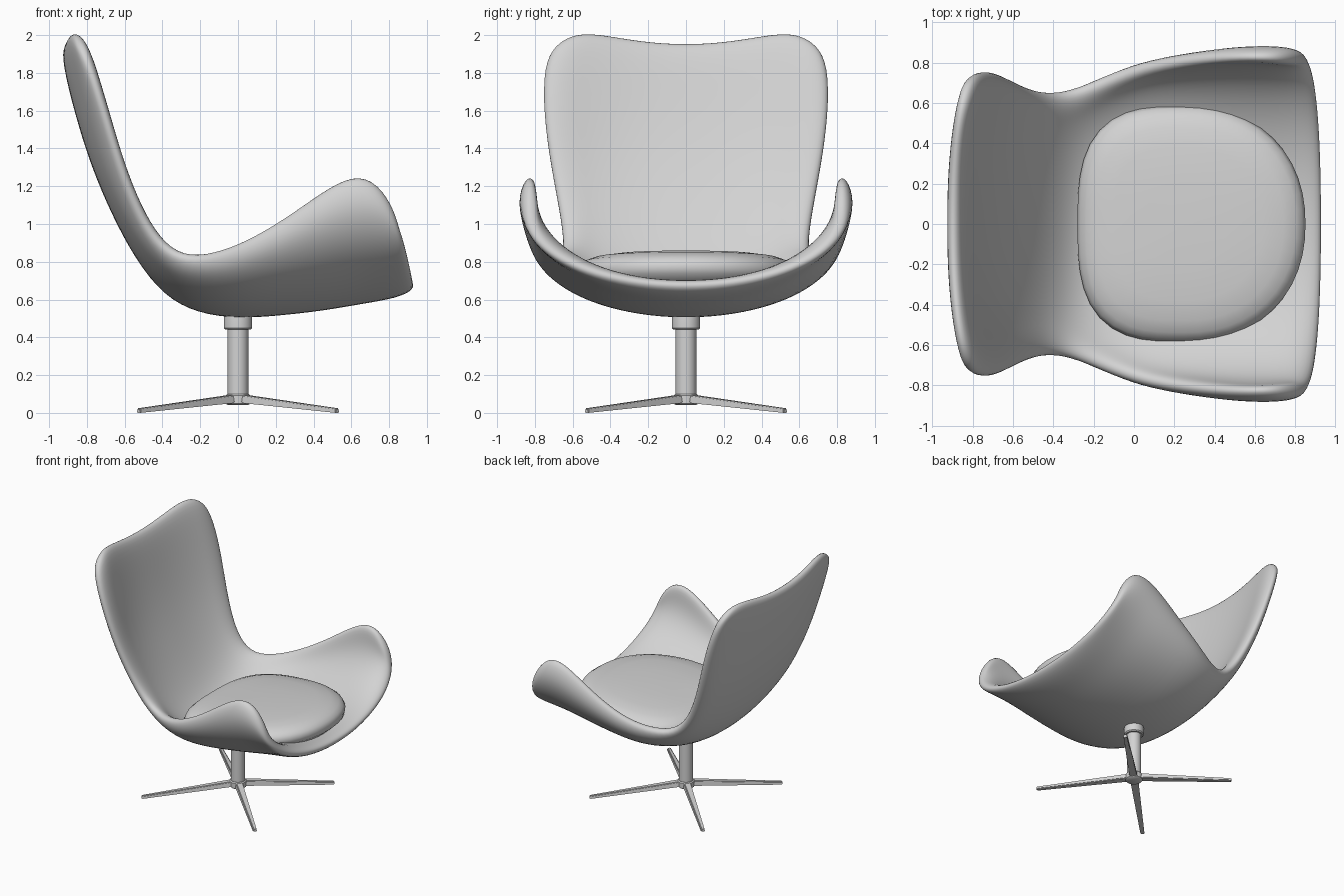
import bpy, bmesh, math
from mathutils import Matrix

if "Cube" in bpy.data.objects:
    bpy.data.objects.remove(bpy.data.objects["Cube"])

grey = bpy.data.materials.new("light grey")
grey.diffuse_color = (0.65, 0.65, 0.65, 1)
grey.use_nodes = True
grey.node_tree.nodes["Principled BSDF"].inputs["Base Color"].default_value = grey.diffuse_color


def make_object(name, bm, angle=None):
    bmesh.ops.recalc_face_normals(bm, faces=bm.faces)
    me = bpy.data.meshes.new(name)
    bm.to_mesh(me)
    bm.free()
    me.materials.append(grey)
    ob = bpy.data.objects.new(name, me)
    bpy.context.collection.objects.link(ob)
    bpy.context.view_layer.objects.active = ob
    ob.select_set(True)
    if angle:
        bpy.ops.object.shade_smooth_by_angle(angle=math.radians(angle))
    else:
        bpy.ops.object.shade_smooth()
    ob.select_set(False)
    return ob


def loft(rings, closed=True, caps=True):
    """Skin a list of point rows into a mesh."""
    bm = bmesh.new()
    rows = [[bm.verts.new(p) for p in ring] for ring in rings]
    n = len(rows[0])
    for a, b in zip(rows, rows[1:]):
        for i in range(n if closed else n - 1):
            j = (i + 1) % n
            bm.faces.new((a[i], a[j], b[j], b[i]))
    if caps:
        bm.faces.new(rows[0])
        bm.faces.new(rows[-1])
    return bm


def lathe(name, profile, n=32):
    rings = [[(r * math.cos(2 * math.pi * i / n), r * math.sin(2 * math.pi * i / n), z)
              for i in range(n)] for r, z in profile]
    return make_object(name, loft(rings), 40)


# Shell: stations from the top of the back to the front of the seat
# centre x, centre z, edge x, edge y, edge z, sweep angle of the cross-section
stations = [
    (-.90, 1.955, -.835, .695, 1.945, .6),
    (-.882, 1.86, -.785, .757, 1.84, .6),
    (-.818, 1.60, -.70, .758, 1.58, .6),
    (-.735, 1.33, -.62, .718, 1.31, .65),
    (-.625, 1.07, -.53, .672, 1.08, .7),
    (-.50, .835, -.43, .645, .91, .9),
    (-.36, .655, -.30, .653, .82, 1.15),
    (-.20, .572, -.13, .72, .84, 1.42),
    (0, .545, .05, .78, .912, 1.58),
    (.22, .56, .25, .808, 1.03, 1.67),
    (.45, .585, .44, .824, 1.17, 1.75),
    (.65, .62, .61, .826, 1.268, 1.8),
    (.83, .65, .74, .818, 1.225, 1.8),
    (.931, .675, .83, .808, 1.06, 1.75),
]
COLS = 15
rows = []
for cx, cz, ex, ey, ez, t in stations:
    crest = .16 * max(0, (cz - 1.3) / .64)  # two soft peaks on the back
    row = []
    for i in range(COLS):
        v = 2 * i / (COLS - 1) - 1
        h = (1 - math.cos(v * t)) / (1 - math.cos(t))
        row.append((cx + (ex - cx) * h ** 1.2,
                    ey * math.sin(v * t) / math.sin(t),
                    cz + (ez - cz) * h + crest * (v ** 2 - v ** 6)))
    rows.append(row)
shell = make_object("shell", loft(rows, closed=False, caps=False))
# thinner at the rim so it rounds over softly
body = shell.vertex_groups.new(name="body")
for k in range(len(stations) * COLS):
    r, c = divmod(k, COLS)
    rim = r in (0, len(stations) - 1) or c in (0, COLS - 1)
    body.add([k], .55 if rim else 1, 'REPLACE')
sol = shell.modifiers.new("thickness", 'SOLIDIFY')
sol.thickness = .098
sol.offset = 0
sol.use_even_offset = True
sol.vertex_group = "body"
sub = shell.modifiers.new("smooth", 'SUBSURF')
sub.levels = sub.render_levels = 2


# Cushion: rounded D outline, flatter at the back, tilted slightly upward to the front
def outline(scale, z, n=48):
    pts = []
    for i in range(n):
        a = 2 * math.pi * i / n
        c, s = math.cos(a), math.sin(a)
        p, half = (2.2, .60) if c > 0 else (3.0, .53)
        r = (abs(c) ** p + abs(s) ** p) ** (-1 / p)
        dx = scale * half * r * c
        pts.append((.25 + dx, scale * .585 * r * s, z - .012 + .06 * dx))
    return pts


layers = [(.3, .62), (.7, .63), (.9, .67), (.985, .715), (1, .755), (.975, .788),
          (.92, .813), (.82, .834), (.65, .848), (.35, .856), (.08, .858)]
make_object("seat_cushion", loft([outline(s, z) for s, z in layers]))

# Pedestal
lathe("post", [(.055, .05), (.055, .50)])
lathe("collar", [(.068, .442), (.075, .45), (.075, .50), (.07, .54)])
lathe("hub", [(.055, .042), (.065, .05), (.065, .092), (.057, .10)])

# Four tapered legs on the diagonals
for k in range(4):
    rings = [[(r, -w, z0), (r, w, z0), (r, w * .8, z1), (r, -w * .8, z1)]
             for r, w, z0, z1 in ((.02, .032, .055, .098), (.745, .016, 0, .024))]
    bm = loft(rings)
    bmesh.ops.bevel(bm, geom=bm.edges[:], offset=.005, segments=2, affect='EDGES')
    bmesh.ops.transform(bm, matrix=Matrix.Rotation(math.radians(45 + 90 * k), 4, 'Z'),
                        verts=bm.verts)
    make_object(f"leg_{k + 1}", bm, 40)
